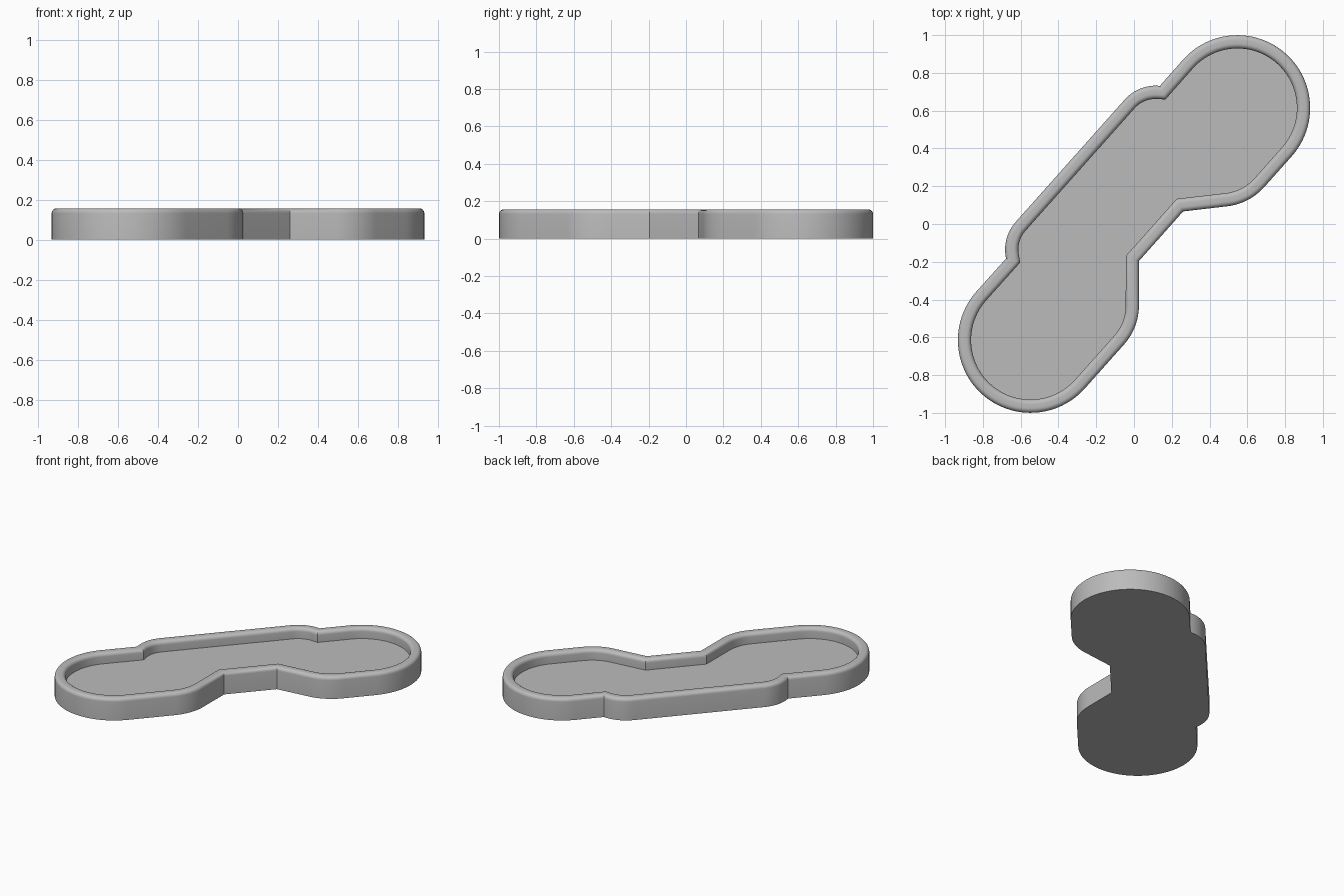
import bpy, bmesh
from math import sin, cos, radians, pi
from mathutils import Matrix, Vector

cube = bpy.data.objects.get("Cube")
if cube:
    bpy.data.objects.remove(cube, do_unlink=True)

HEIGHT, FLOOR, RIM, ROUND = 0.157, 0.082, 0.07, 0.025
LOBE, REACH, BUMP, FILLET = 0.385, 0.823, 0.22, 0.31


def arc(cx, cy, r, start, end, steps):
    angles = [radians(start + (end - start) * i / steps) for i in range(steps + 1)]
    return [Vector((cx + r * cos(a), cy + r * sin(a))) for a in angles]


def inset(points, d):
    """Move a counter-clockwise outline inward with mitred corners."""
    result = []
    for i, p in enumerate(points):
        a = (p - points[i - 1]).normalized()
        b = (points[(i + 1) % len(points)] - p).normalized()
        na, nb = Vector((-a.y, a.x)), Vector((-b.y, b.x))
        result.append(p + (na + nb) * d / (1 + na.dot(nb)))
    return result


# Outline: two round ends, a raised shoulder on one side, a notch on the other
outline = (
    arc(REACH, 0, LOBE, -90, 90, 48)
    + arc(0.459, 0.255, BUMP, 36, 90, 12)
    + arc(-0.409, 0.255, BUMP, 90, 144, 12)
    + arc(-REACH, 0, LOBE, 90, 270, 48)
    + arc(-0.511, -0.075, FILLET, 270, 311.7, 12)
    + [Vector((-0.128, -0.15)), Vector((0.223, -0.15))]
    + arc(0.605, -0.075, FILLET, 228.3, 270, 12)
)

# Wall section: outer side, rounded rim, inner side down to the floor
STEPS = 6
section = [(0, 0)]
for i in range(STEPS + 1):
    t = pi / 2 * i / STEPS
    section.append((ROUND * (1 - cos(t)), HEIGHT - ROUND * (1 - sin(t))))
section += [(RIM - d, z) for d, z in reversed(section[1:])]
section.append((RIM, FLOOR))

bm = bmesh.new()
rings = [[bm.verts.new((p.x, p.y, z)) for p in inset(outline, d)] for d, z in section]
n = len(outline)
for low, high in zip(rings, rings[1:]):
    for i in range(n):
        j = (i + 1) % n
        bm.faces.new((low[i], low[j], high[j], high[i]))
bm.faces.new(list(reversed(rings[0])))  # underside
bm.faces.new(rings[-1])                 # tray floor
bm.transform(Matrix.Rotation(radians(48.3), 4, "Z"))

mesh = bpy.data.meshes.new("tray")
bm.to_mesh(mesh)
bm.free()
tray = bpy.data.objects.new("tray", mesh)
bpy.context.collection.objects.link(tray)

# Plain grey finish
grey = bpy.data.materials.new("plain grey")
grey.use_nodes = True
colour = (0.5, 0.5, 0.5, 1)
grey.diffuse_color = colour
grey.node_tree.nodes["Principled BSDF"].inputs["Base Color"].default_value = colour
mesh.materials.append(grey)

bpy.ops.object.select_all(action="DESELECT")
tray.select_set(True)
bpy.context.view_layer.objects.active = tray
bpy.ops.object.shade_smooth_by_angle(angle=radians(30))
